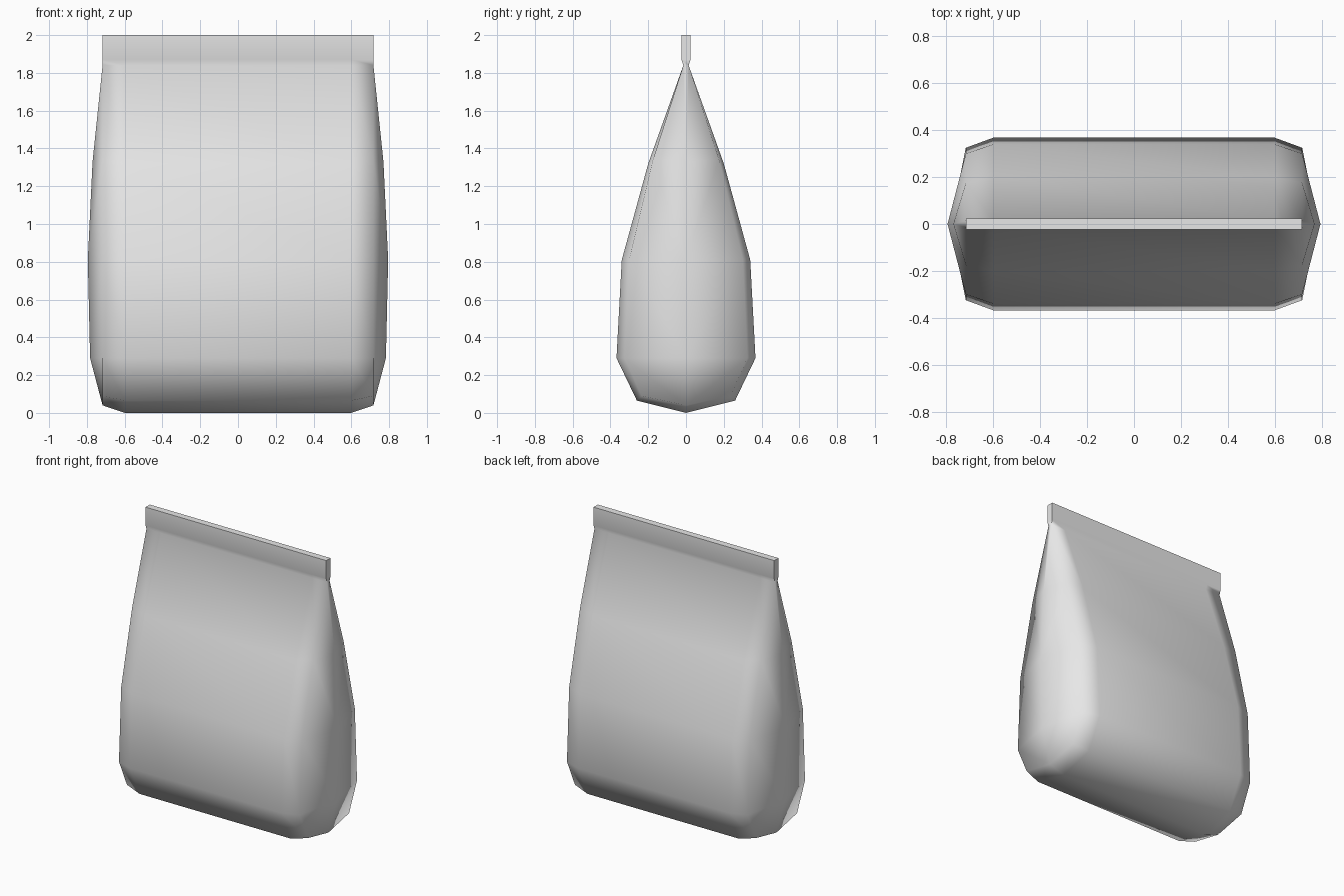
import bpy
import bmesh
import math

cube = bpy.data.objects.get("Cube")
if cube:
    bpy.data.objects.remove(cube, do_unlink=True)

# Plain paper colour
paper = bpy.data.materials.new("light grey paper")
paper.use_nodes = True
grey = (0.8, 0.8, 0.8, 1)
paper.diffuse_color = grey
paper.node_tree.nodes["Principled BSDF"].inputs["Base Color"].default_value = grey

PANEL_X, CORNER_X = 0.6, 0.717

# Front/back panel: (half depth, height), seal at the top down to the base
panel = [(0.024, 2.0), (0.024, 1.87), (0.014, 1.84), (0.2, 1.32),
         (0.34, 0.81), (0.368, 0.29), (0.26, 0.065)]
# Rounded corner beside it
corner = [(0.024, 2.0), (0.024, 1.87), (0.014, 1.84), (0.175, 1.34),
          (0.3, 0.815), (0.325, 0.29), (0.235, 0.09)]
# Bulging gusset centre line: (half width, height)
gusset = [(0.77, 1.33), (0.795, 0.81), (0.783, 0.29)]
FIRST = 3  # panel row where the gusset starts

bm = bmesh.new()


def column(x, points, base_z):
    """Closed loop running down the front, under the base and up the back."""
    front = [bm.verts.new((x, -y, z)) for y, z in points]
    base = bm.verts.new((x, 0, base_z))
    back = [bm.verts.new((x, y, z)) for y, z in reversed(points)]
    return front + [base] + back


columns = [column(-CORNER_X, corner, 0.04), column(-PANEL_X, panel, 0),
           column(PANEL_X, panel, 0), column(CORNER_X, corner, 0.04)]

# Skin across the columns, including the top of the seal
for a, b in zip(columns, columns[1:]):
    for i in range(len(a)):
        j = (i + 1) % len(a)
        bm.faces.new((a[i], a[j], b[j], b[i]))

# Side gussets and seal ends
for loop, side in ((columns[0], -1), (columns[-1], 1)):
    n = len(panel)
    front, base, back = loop[:n], loop[n], loop[:n:-1]
    for i in range(FIRST - 1):
        bm.faces.new((front[i], front[i + 1], back[i + 1], back[i]))
    mid = [bm.verts.new((side * x, 0, z)) for x, z in gusset]
    bm.faces.new((front[FIRST - 1], mid[0], back[FIRST - 1]))
    for edge in (front, back):
        bm.faces.new((edge[FIRST - 1], edge[FIRST], mid[0]))
        for k in range(len(mid) - 1):
            bm.faces.new((edge[FIRST + k], edge[FIRST + k + 1], mid[k + 1], mid[k]))
        bm.faces.new((edge[-2], edge[-1], base, mid[-1]))

bmesh.ops.recalc_face_normals(bm, faces=bm.faces)
mesh = bpy.data.meshes.new("paper_bag")
bm.to_mesh(mesh)
bm.free()
mesh.materials.append(paper)
bag = bpy.data.objects.new("paper_bag", mesh)
bpy.context.collection.objects.link(bag)

bpy.context.view_layer.objects.active = bag
bag.select_set(True)
bpy.ops.object.shade_smooth_by_angle(angle=math.radians(80))
